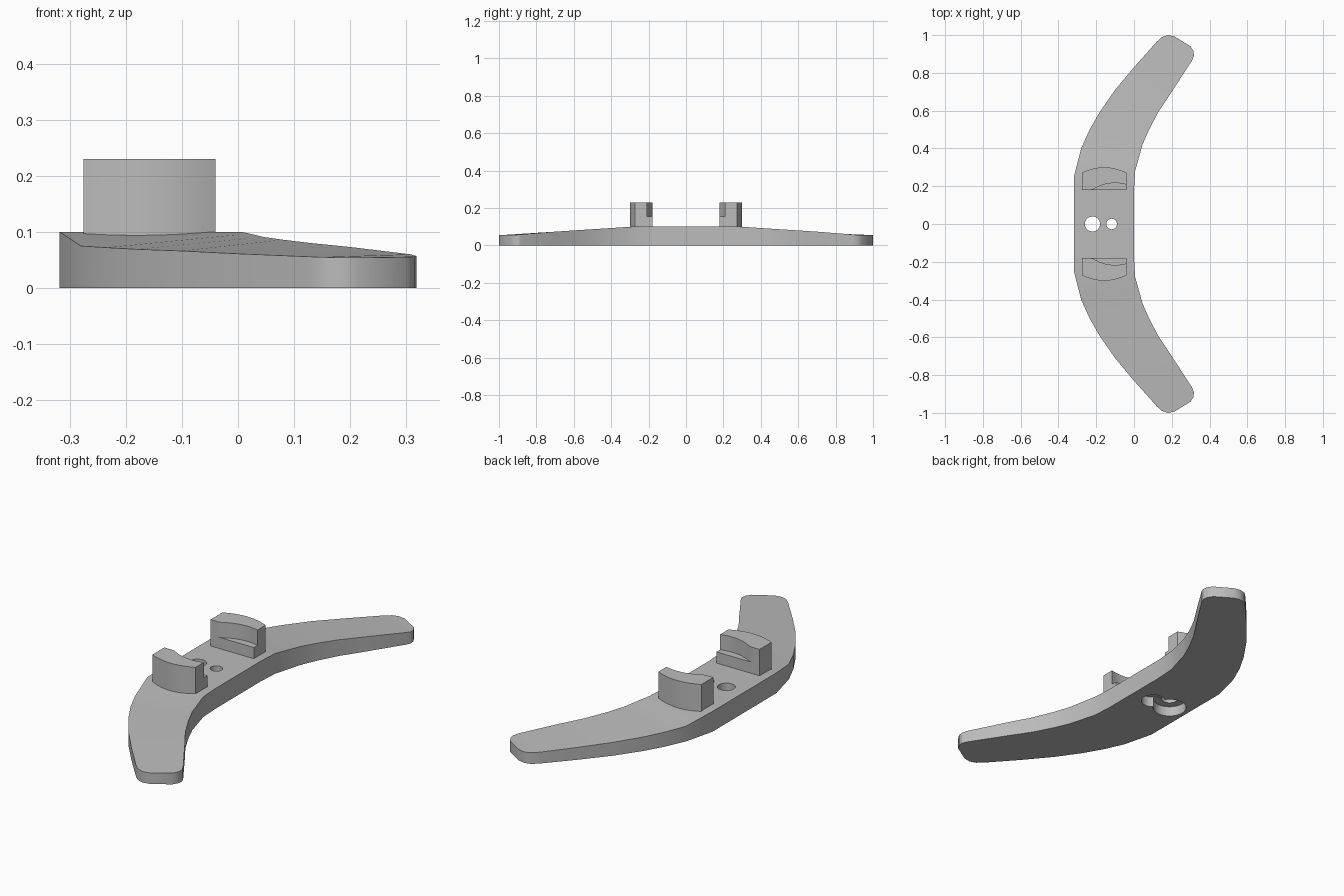
import bpy, bmesh, math

if "Cube" in bpy.data.objects:
    bpy.data.objects.remove(bpy.data.objects["Cube"], do_unlink=True)

grey = bpy.data.materials.new("plain grey")
grey.use_nodes = True
grey.diffuse_color = (0.5, 0.5, 0.5, 1)
grey.node_tree.nodes["Principled BSDF"].inputs["Base Color"].default_value = (0.5, 0.5, 0.5, 1)


def finish(name, bm):
    """Turn a bmesh into a named grey object."""
    bmesh.ops.recalc_face_normals(bm, faces=bm.faces)
    mesh = bpy.data.meshes.new(name)
    bm.to_mesh(mesh)
    bm.free()
    mesh.materials.append(grey)
    obj = bpy.data.objects.new(name, mesh)
    bpy.context.collection.objects.link(obj)
    return obj


def smooth(obj):
    bpy.ops.object.select_all(action='DESELECT')
    obj.select_set(True)
    bpy.context.view_layer.objects.active = obj
    bpy.ops.object.shade_smooth_by_angle(angle=math.radians(30))


def prism(bm, outline, z0, z1):
    """Extrude a closed xy outline from z0 to z1."""
    low = [bm.verts.new((x, y, z0)) for x, y in outline]
    high = [bm.verts.new((x, y, z1)) for x, y in outline]
    n = len(outline)
    bm.faces.new(low[::-1])
    bm.faces.new(high)
    for i in range(n):
        j = (i + 1) % n
        bm.faces.new((low[i], low[j], high[j], high[i]))


# Curved bar: outer edge x, y, z then inner edge x, y, z at each station
stations = [
    (-.318, .18, .100, .000, .18, .100),
    (-.318, .25, .100, .006, .28, .100),
    (-.280, .40, .075, .020, .33, .097),
    (-.235, .50, .072, .045, .42, .091),
    (-.180, .595, .069, .080, .50, .086),
    (-.100, .71, .066, .130, .595, .080),
    (.000, .83, .061, .200, .70, .073),
    (.120, .965, .056, .307, .865, .060),
    (.148, .99, .055, .318, .890, .057),
    (.180, 1.0, .054, .315, .915, .056),
    (.215, .993, .054, .300, .940, .055),
]
mirrored = [(a, -b, c, d, -e, f) for a, b, c, d, e, f in reversed(stations)]
bm = bmesh.new()
rings = []
for xo, yo, zo, xi, yi, zi in mirrored + stations:
    rings.append([bm.verts.new(p) for p in
                  ((xo, yo, zo), (xi, yi, zi), (xi, yi, 0), (xo, yo, 0))])
for a, b in zip(rings, rings[1:]):
    for k in range(4):
        m = (k + 1) % 4
        bm.faces.new((a[k], a[m], b[m], b[k]))
bm.faces.new(rings[0])
bm.faces.new(rings[-1])
bar = finish("curved_bar", bm)

# Screw holes, each widened from below
for x, radius, z0, z1 in ((-.22, .040, -.1, .2), (-.118, .028, -.1, .2),
                          (-.22, .078, -.1, .050), (-.118, .056, -.1, .052)):
    bm = bmesh.new()
    prism(bm, [(x + radius * math.cos(math.tau * i / 40),
                radius * math.sin(math.tau * i / 40)) for i in range(40)], z0, z1)
    cutter = finish("hole_cutter", bm)
    cutter.hide_render = True
    mod = bar.modifiers.new("hole", 'BOOLEAN')
    mod.operation = 'DIFFERENCE'
    mod.solver = 'EXACT'
    mod.object = cutter
    bpy.context.view_layer.objects.active = bar
    bpy.ops.object.modifier_apply(modifier=mod.name)
    bpy.data.objects.remove(cutter, do_unlink=True)
smooth(bar)

# Clamp blocks: a ledge with a flat inner face, and a hollowed upper wall
X0, X1, INNER = -.275, -.04, .18
N = 16
xs = [X0 + (X1 - X0) * i / N for i in range(N + 1)]
mid, half = (X0 + X1) / 2, (X1 - X0) / 2
back = [(x, .30 - .028 * ((x - mid) / half) ** 2) for x in reversed(xs)]
hollow = [(x, max(INNER, math.sqrt(.217 ** 2 - (x + .1) ** 2))) for x in xs]
for name, side in (("rear_clamp", 1), ("front_clamp", -1)):
    bm = bmesh.new()
    ledge = [(X0, INNER), (X1, INNER)] + back
    prism(bm, [(x, side * y) for x, y in ledge], .07, .155)
    prism(bm, [(x, side * y) for x, y in hollow + back], .155, .23)
    smooth(finish(name, bm))
